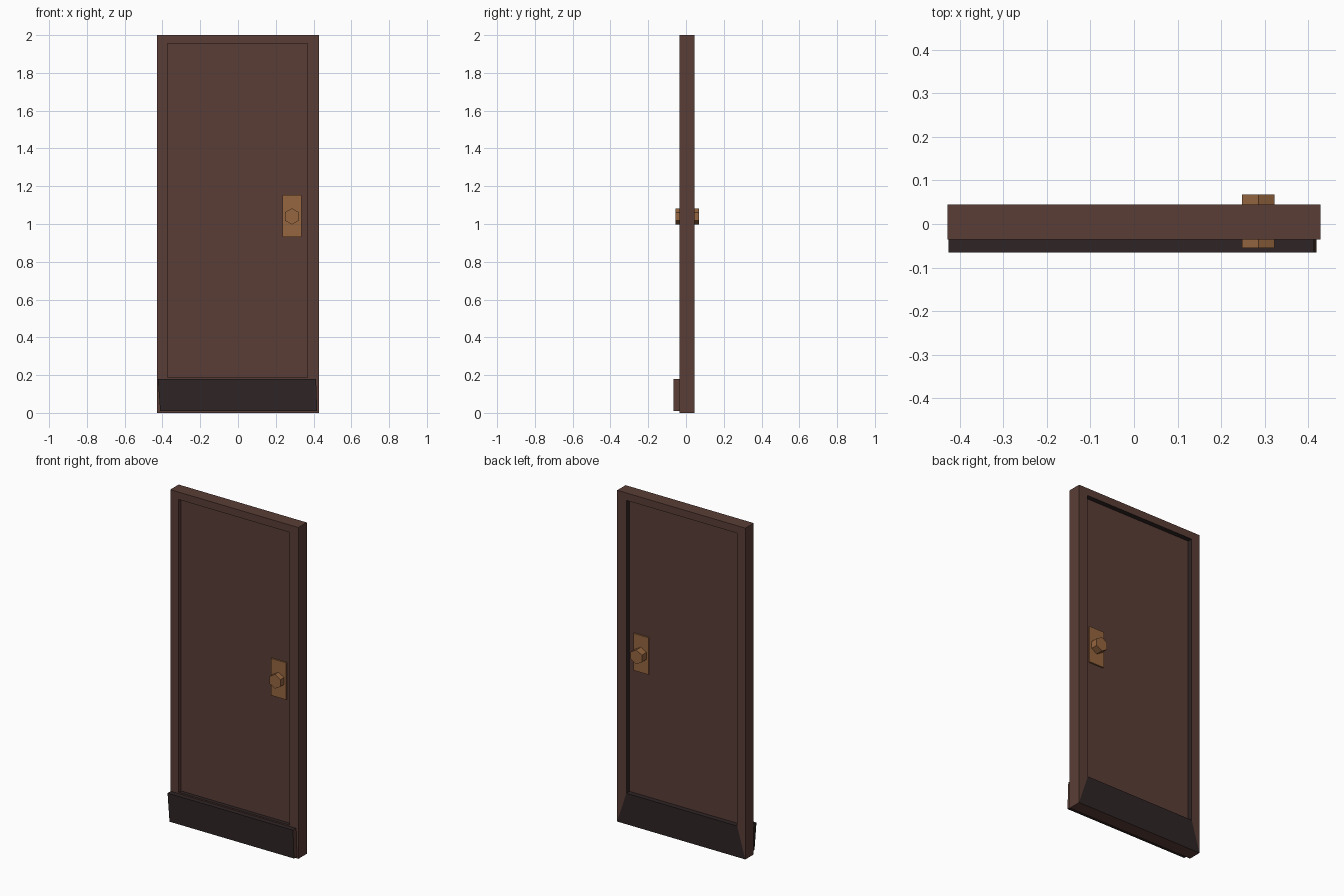
import bpy, bmesh, math

cube = bpy.data.objects.get("Cube")
if cube:
    bpy.data.objects.remove(cube)


def material(name, rgb):
    m = bpy.data.materials.new(name)
    m.use_nodes = True
    m.diffuse_color = (*rgb, 1)
    m.node_tree.nodes["Principled BSDF"].inputs["Base Color"].default_value = (*rgb, 1)
    return m


brown = material("brown wood", (0.102, 0.047, 0.037))
black = material("dark metal", (0.028, 0.018, 0.018))
brass = material("brass", (0.305, 0.133, 0.051))


def finish(name, bm, mats):
    bmesh.ops.recalc_face_normals(bm, faces=bm.faces)
    mesh = bpy.data.meshes.new(name)
    bm.to_mesh(mesh)
    bm.free()
    for m in mats:
        mesh.materials.append(m)
    ob = bpy.data.objects.new(name, mesh)
    bpy.context.collection.objects.link(ob)
    return ob


def loop(bm, x0, x1, z0, z1, y):
    return [bm.verts.new((x, y, z)) for x, z in ((x0, z0), (x1, z0), (x1, z1), (x0, z1))]


def bridge(bm, a, b):
    """Four quads between two loops, in the order bottom, right, top, left."""
    return [bm.faces.new((a[i], a[(i + 1) % 4], b[(i + 1) % 4], b[i])) for i in range(4)]


OUTER = (-0.428, 0.428, 0.0, 2.0)
INNER = (-0.373, 0.367, 0.187, 1.955)
FRONT, BACK = -0.035, 0.045
PANEL_FRONT, PANEL_BACK = -0.012, 0.015

# Door slab with a mitred border and a recessed panel on each side
bm = bmesh.new()
outer = {}
for side, (face_y, panel_y) in {"front": (FRONT, PANEL_FRONT), "back": (BACK, PANEL_BACK)}.items():
    outer[side] = loop(bm, *OUTER, face_y)
    rim = loop(bm, *INNER, face_y)
    panel = loop(bm, *INNER, panel_y)
    border = bridge(bm, outer[side], rim)
    walls = bridge(bm, rim, panel)
    bm.faces.new(panel)
    walls[0].material_index = 1
    if side == "back":
        for f in [border[0]] + walls:
            f.material_index = 1
bridge(bm, outer["front"], outer["back"])
finish("door", bm, (brown, black))

# Kick plate, slightly skewed, with a wooden right end
bm = bmesh.new()
KICK = ((-0.412, 0.011), (0.419, 0.011), (0.413, 0.18), (-0.425, 0.18))
front, back = [[bm.verts.new((x, y, z)) for x, z in KICK] for y in (-0.065, FRONT)]
bm.faces.new(front)
bm.faces.new(back)
bridge(bm, front, back)[1].material_index = 1
finish("kick_plate", bm, (black, brown))

# Lock plates and six-sided knobs on both sides
KNOB_X, KNOB_Z = 0.285, 1.04
for side, base, tip in (("front", PANEL_FRONT, -0.055), ("back", PANEL_BACK, 0.068)):
    out = math.copysign(1, tip)
    bm = bmesh.new()
    a = loop(bm, 0.235, 0.335, 0.93, 1.153, base)
    b = loop(bm, 0.235, 0.335, 0.93, 1.153, base + out * 0.009)
    bm.faces.new(a)
    bm.faces.new(b)
    bridge(bm, a, b)
    finish(side + "_lock_plate", bm, (brass,))

    bpy.ops.mesh.primitive_cylinder_add(
        vertices=6, radius=0.043, depth=abs(tip - base),
        location=(KNOB_X, (base + tip) / 2, KNOB_Z), rotation=(math.pi / 2, 0, 0))
    knob = bpy.context.object
    knob.name = side + "_knob"
    knob.data.materials.append(brass)
